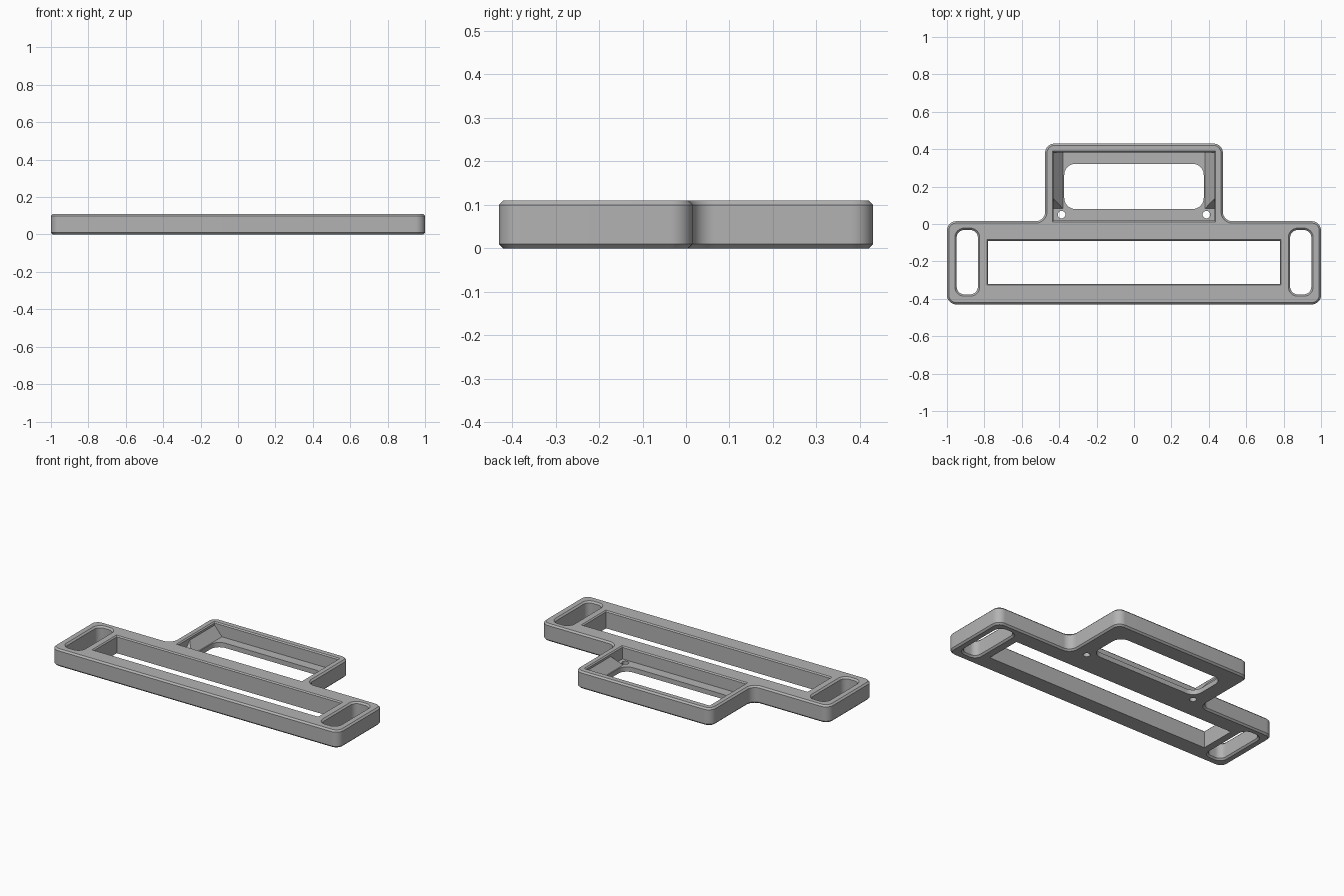
import bpy, bmesh, math
from mathutils import Vector

default = bpy.data.objects.get("Cube")
if default:
    bpy.data.objects.remove(default, do_unlink=True)

H = 0.11      # overall height
C = 0.01      # edge chamfer
RIM = 0.007   # finer chamfer of the slot and recess
FLOOR = 0.03  # thickness of the recess floor

grey = bpy.data.materials.new("mid_grey")
grey.use_nodes = True
grey.diffuse_color = (0.45, 0.45, 0.45, 1)
grey.node_tree.nodes["Principled BSDF"].inputs["Base Color"].default_value = grey.diffuse_color


def add_object(name, bm):
    bmesh.ops.recalc_face_normals(bm, faces=bm.faces)
    mesh = bpy.data.meshes.new(name)
    bm.to_mesh(mesh)
    bm.free()
    mesh.materials.append(grey)
    obj = bpy.data.objects.new(name, mesh)
    bpy.context.collection.objects.link(obj)
    return obj


def outline(corners, radius, grow, steps=10):
    """Counter-clockwise right-angled outline, filleted and offset outwards."""
    pts = [Vector(c) for c in corners]
    result = []
    for i, p in enumerate(pts):
        a = (p - pts[i - 1]).normalized()
        b = (pts[(i + 1) % len(pts)] - p).normalized()
        side = 1 if a.cross(b) > 0 else -1
        if radius == 0:
            result.append(p + (a - b) * grow * side)
            continue
        centre = p + (b - a) * radius
        for k in range(steps + 1):
            t = math.pi / 2 * k / steps
            result.append(centre + (a * math.sin(t) - b * math.cos(t)) * (radius + grow * side))
    return result


def wall(bm, corners, radius, levels):
    """Loft the outline through (offset, height) levels; return bottom and top loops."""
    rings = [[bm.verts.new((p.x, p.y, z)) for p in outline(corners, radius, g)]
             for g, z in levels]
    for low, high in zip(rings, rings[1:]):
        for i in range(len(low)):
            bm.faces.new((low[i - 1], low[i], high[i], high[i - 1]))
    return rings[0], rings[-1]


def cap(bm, loops):
    """Fill the flat area between an outer loop and the holes in it."""
    edges = [bm.edges.get((loop[i - 1], loop[i])) for loop in loops for i in range(len(loop))]
    bmesh.ops.triangle_fill(bm, edges=edges, use_beauty=True, normal=(0, 0, 1))


def rect(x0, x1, y0, y1):
    return [(x0, y0), (x1, y0), (x1, y1), (x0, y1)]


bm = bmesh.new()
chamfered = [(C, 0), (0, C), (0, H - C), (C, H)]

# Stepped outer wall with chamfered rims
shell = wall(bm, [(-1, -0.43), (1, -0.43), (1, 0.015), (0.475, 0.015), (0.475, 0.43),
                  (-0.475, 0.43), (-0.475, 0.015), (-1, 0.015)],
             0.05, [(-g, z) for g, z in chamfered])

# Long central slot
slots = [wall(bm, rect(-0.78, 0.78, -0.32, -0.09), 0, [(0, 0), (0, H - RIM), (RIM, H)])]

# Recess, and the window in its floor
recess = wall(bm, rect(-0.43, 0.43, 0.018, 0.382), 0, [(0, FLOOR), (0, H - RIM), (RIM, H)])
openings = [wall(bm, rect(-0.373, 0.373, 0.08, 0.322), 0.06, [(0, 0), (0, FLOOR)])]

# Rounded end slots and screw holes
for s in (-1, 1):
    x0, x1 = sorted((s * 0.835, s * 0.948))
    slots.append(wall(bm, rect(x0, x1, -0.376, -0.032), 0.04, chamfered))
    x, y, r = s * 0.387, 0.05, 0.02
    openings.append(wall(bm, rect(x - r, x + r, y - r, y + r), r * 0.98, [(0, 0), (0, FLOOR)]))

# Underside, top face and recess floor
cap(bm, [shell[0]] + [low for low, high in slots + openings])
cap(bm, [shell[1], recess[1]] + [high for low, high in slots])
cap(bm, [recess[0]] + [high for low, high in openings])
frame = add_object("frame", bm)

# Sloped ramps along the side walls of the recess
for side, s in (("left", 1), ("right", -1)):
    bm = bmesh.new()
    foot = [(0.377, 0.08), (0.377, 0.39), (0.436, 0.39), (0.436, 0.08)]
    verts = [bm.verts.new((s * x, y, FLOOR - 0.003)) for x, y in foot]
    verts += [bm.verts.new((s * 0.436, y, H - 0.013)) for y in (0.39, 0.14)]
    bmesh.ops.convex_hull(bm, input=verts)
    bmesh.ops.dissolve_limit(bm, angle_limit=0.01, verts=bm.verts, edges=bm.edges)
    add_object(side + "_ramp", bm)

# Smooth fillets, crisp edges
bpy.ops.object.select_all(action="DESELECT")
frame.select_set(True)
bpy.context.view_layer.objects.active = frame
bpy.ops.object.shade_smooth_by_angle(angle=math.radians(30))
